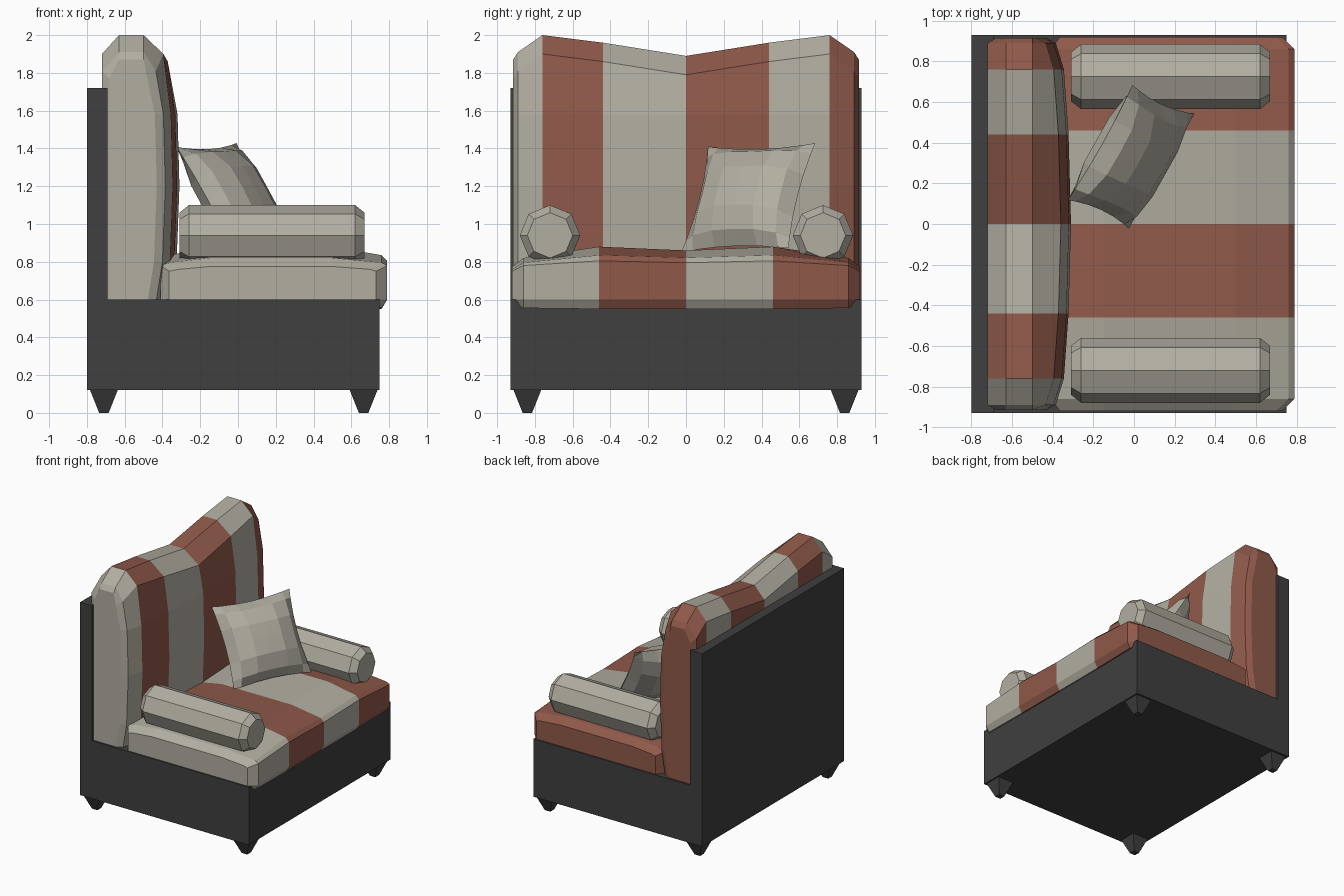
import bpy, bmesh, math
from mathutils import Vector

if "Cube" in bpy.data.objects:
    bpy.data.objects.remove(bpy.data.objects["Cube"])


def material(name, rgb):
    m = bpy.data.materials.new(name)
    m.diffuse_color = (*rgb, 1)
    m.use_nodes = True
    m.node_tree.nodes["Principled BSDF"].inputs["Base Color"].default_value = m.diffuse_color
    return m


GREY = material("warm grey fabric", (0.44, 0.42, 0.355))
RED = material("rust red fabric", (0.275, 0.100, 0.068))
DARK = material("charcoal frame", (0.050, 0.050, 0.050))


def finish(name, bm, mats):
    bmesh.ops.recalc_face_normals(bm, faces=bm.faces)
    me = bpy.data.meshes.new(name)
    bm.to_mesh(me)
    bm.free()
    for m in mats:
        me.materials.append(m)
    ob = bpy.data.objects.new(name, me)
    bpy.context.collection.objects.link(ob)
    return ob


def loft(name, rings, mats, stripes=None):
    """Skin matching rings, cap both ends; stripes gives a material per span."""
    bm = bmesh.new()
    rows = [[bm.verts.new(p) for p in r] for r in rings]
    n = len(rows[0])
    stripes = stripes or [0] * (len(rows) - 1)
    for k in range(len(rows) - 1):
        a, b = rows[k], rows[k + 1]
        for i in range(n):
            j = (i + 1) % n
            bm.faces.new((a[i], a[j], b[j], b[i])).material_index = stripes[k]
    bm.faces.new(rows[0]).material_index = stripes[0]
    bm.faces.new(rows[-1]).material_index = stripes[-1]
    return finish(name, bm, mats)


# L-shaped frame: base and back panel
profile = [(-0.8, 0.12), (0.75, 0.12), (0.75, 0.6), (-0.69, 0.6), (-0.69, 1.72), (-0.8, 1.72)]
loft("frame", [[(x, y, z) for x, z in profile] for y in (-0.93, 0.93)], [DARK])

# Tapered square legs
for x, xn in ((-0.71, "back"), (0.665, "front")):
    for y, yn in ((-0.84, "left"), (0.84, "right")):
        loft(f"{xn}_leg_{yn}",
             [[(x + a * r, y + b * r, z) for a, b in ((-1, -1), (1, -1), (1, 1), (-1, 1))]
              for r, z in ((0.025, 0), (0.075, 0.125))], [DARK])


# Striped seat cushion
def seat_ring(y, xl, xr, ze, zt, zb):
    pts = [(xl + 0.03, zb), (xl, 0.6), (xl, ze), (xl + 0.05, ze + (zt - ze) * 0.4),
           (-0.15, zt), (0.5, zt), (xr - 0.03, ze + (zt - ze) * 0.4),
           (xr, ze), (xr, 0.6), (xr - 0.03, zb)]
    return [(x, y, z) for x, z in pts]


seat_half = [(0.92, -0.365, 0.73, 0.75, 0.775, 0.57), (0.86, -0.41, 0.79, 0.78, 0.82, 0.555),
             (0.46, -0.41, 0.79, 0.805, 0.88, 0.55)]
seat_rows = ([(-r[0], *r[1:]) for r in seat_half] + [(0, -0.41, 0.79, 0.795, 0.86, 0.55)]
             + seat_half[::-1])
loft("seat_cushion", [seat_ring(*r) for r in seat_rows], [GREY, RED], [0, 0, 1, 0, 1, 1])


# Striped back cushion with dipped top
def back_ring(y, xb, xf, zt):
    pts = [(xb, 0.58), (xb, zt - 0.1), (-0.63, zt), (-0.5, zt), (xf - 0.05, zt - 0.1),
           (xf - 0.01, 1.58), (xf, 1.2), (xf - 0.015, 0.8), (xf - 0.05, 0.58)]
    return [(x, y, z) for x, z in pts]


back_half = [(0.915, -0.68, -0.43, 1.87), (0.89, -0.72, -0.385, 1.91),
             (0.76, -0.72, -0.345, 2.0), (0.44, -0.72, -0.322, 1.96)]
back_rows = [(-r[0], *r[1:]) for r in back_half] + [(0, -0.72, -0.31, 1.89)] + back_half[::-1]
loft("back_cushion", [back_ring(*r) for r in back_rows], [GREY, RED], [0, 0, 1, 0, 1, 0, 1, 1])

# Octagonal arm bolsters
for y, n in ((-0.72, "left"), (0.725, "right")):
    loft(f"bolster_{n}",
         [[(x, y + r * math.cos(i * math.pi / 4), 0.94 + r * math.sin(i * math.pi / 4))
           for i in range(8)]
          for x, r in ((-0.31, 0.12), (-0.26, 0.16), (0.62, 0.16), (0.67, 0.12))], [GREY])

# Square throw pillow leaning on the back, puffed on both sides of its seam
centre = Vector((-0.015, 0.33, 1.14))
u = Vector((0.489, 0.872, 0.03)).normalized()
d = Vector((0.467, -0.218, -0.857)).normalized()
normal = d.cross(u).normalized()
steps = [-1, -0.8, -0.4, 0, 0.4, 0.8, 1]
bm = bmesh.new()
for side in (1, -1):
    grid = []
    for s in steps:
        row = []
        for t in steps:
            h = side * 0.13 * (1 - s ** 4) * (1 - t ** 4)
            p = (centre + u * (0.325 * s * (1 - 0.08 * (1 - t * t)))
                 + d * (0.325 * t * (1 - 0.08 * (1 - s * s))) + normal * h)
            row.append(bm.verts.new(p))
        grid.append(row)
    for i in range(6):
        for j in range(6):
            bm.faces.new((grid[i][j], grid[i + 1][j], grid[i + 1][j + 1], grid[i][j + 1]))
bmesh.ops.remove_doubles(bm, verts=bm.verts, dist=0.0005)
finish("throw_pillow", bm, [GREY])
